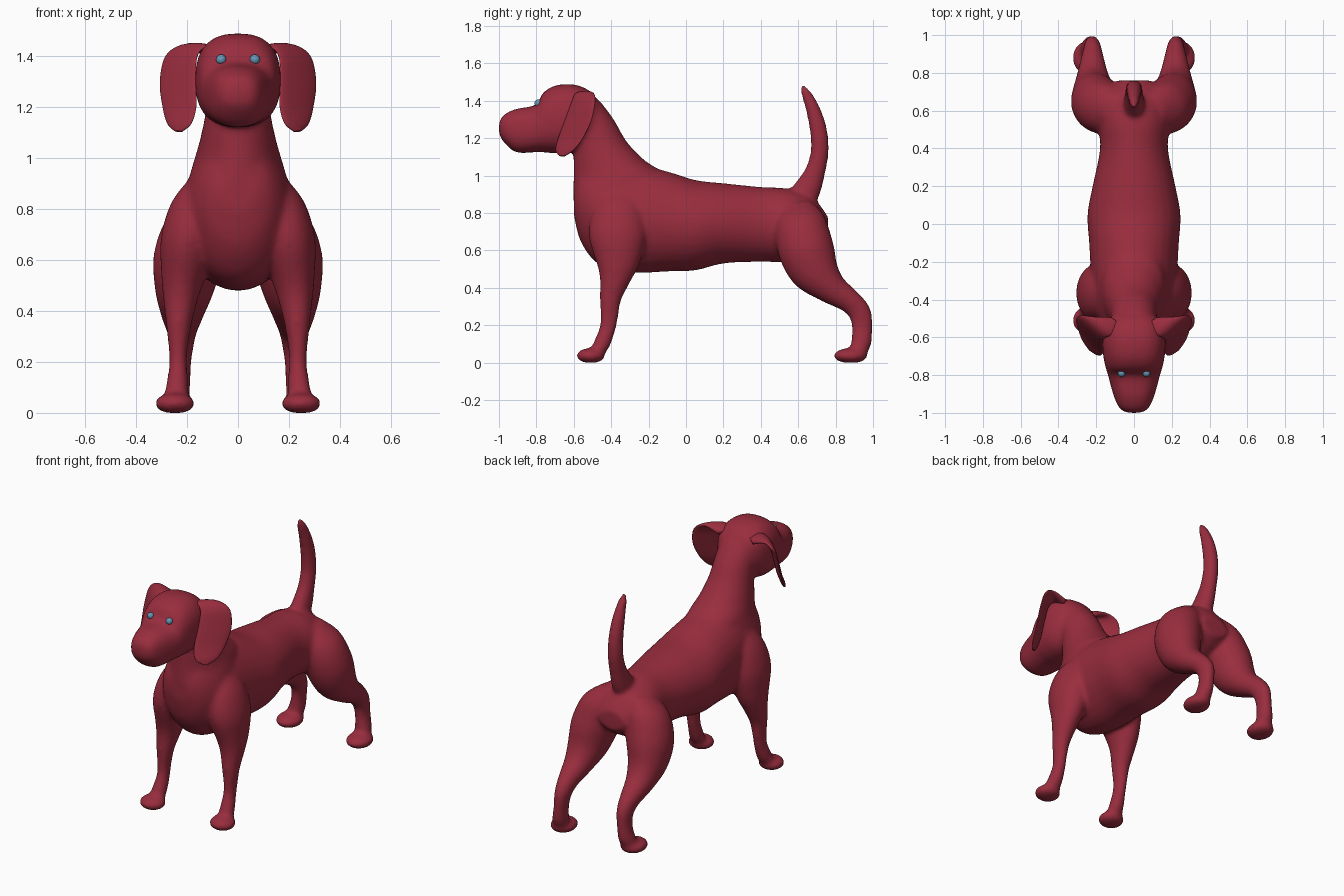
import bpy, bmesh, math
from mathutils import Vector, Matrix

cube = bpy.data.objects.get("Cube")
if cube:
    bpy.data.objects.remove(cube, do_unlink=True)


def material(name, rgb, roughness):
    mat = bpy.data.materials.new(name)
    mat.use_nodes = True
    mat.diffuse_color = (*rgb, 1)
    node = next(n for n in mat.node_tree.nodes if n.type == "BSDF_PRINCIPLED")
    node.inputs["Base Color"].default_value = (*rgb, 1)
    node.inputs["Roughness"].default_value = roughness
    return mat


red = material("dark red coat", (.32, .026, .048), .6)
blue = material("pale blue eye", (.13, .31, .46), .4)


def make_object(name, bm, mat):
    bmesh.ops.recalc_face_normals(bm, faces=bm.faces)
    for face in bm.faces:
        face.smooth = True
    mesh = bpy.data.meshes.new(name)
    bm.to_mesh(mesh)
    bm.free()
    mesh.materials.append(mat)
    obj = bpy.data.objects.new(name, mesh)
    bpy.context.collection.objects.link(obj)
    return obj


def spline(points, steps):
    """Smooth curve through stations of any size."""
    pts = [Vector(p) for p in points]
    pts = [pts[0]] + pts + [pts[-1]]
    out = []
    for a, b, c, d in zip(pts, pts[1:], pts[2:], pts[3:]):
        for i in range(steps):
            t = i / steps
            out.append((b * 2 + (c - a) * t + (a * 2 - b * 5 + c * 4 - d) * t ** 2
                        + (b * 3 - a - c * 3 + d) * t ** 3) / 2)
    return out + [pts[-1]]


def loft(bm, stations, side=1, u=(1, 0, 0), v=None, power=2, sides=28, steps=5):
    """Closed tube through (x, y, z, half width, half depth) stations."""
    path = spline(stations, steps)
    u = Vector(u).normalized()
    rings = []
    for i, p in enumerate(path):
        centre = p.xyz if len(p) == 3 else Vector(p[:3])
        ahead = Vector(path[min(i + 1, len(path) - 1)][:3])
        behind = Vector(path[max(i - 1, 0)][:3])
        w = Vector(v) if v else (ahead - behind).cross(u).normalized()
        ring = []
        for k in range(sides):
            a = math.tau * k / sides
            c, s = math.cos(a), math.sin(a)
            c = math.copysign(abs(c) ** (2 / power), c)
            s = math.copysign(abs(s) ** (2 / power), s)
            q = centre + u * (c * p[3]) + w * (s * p[4])
            ring.append(bm.verts.new((q.x * side, q.y, q.z)))
        rings.append(ring)
    for lower, upper in zip(rings, rings[1:]):
        for k in range(sides):
            n = (k + 1) % sides
            bm.faces.new((lower[k], lower[n], upper[n], upper[k]))
    bm.faces.new(rings[0])
    bm.faces.new(rings[-1])


def ball(bm, centre, radii):
    m = Matrix.Translation(centre) @ Matrix.Diagonal((*radii, 1))
    return bmesh.ops.create_uvsphere(bm, u_segments=24, v_segments=16, radius=1, matrix=m)["verts"]


def paw(bm, centre, radii):
    # rounded pad with a flat sole
    for vert in ball(bm, centre, radii):
        vert.co.z = max(vert.co.z, 0)


UP, BACK = (0, 0, 1), (0, 1, 0)
body = bmesh.new()

# Torso, from chest to rump
torso = [(-.6, .86, .07, .07), (-.56, .84, .2, .14), (-.46, .8, .28, .2),
         (-.3, .775, .295, .225), (-.1, .755, .268, .238), (.05, .735, .242, .247),
         (.2, .745, .215, .22), (.4, .74, .2, .18), (.55, .735, .195, .19),
         (.68, .74, .14, .16), (.76, .72, .06, .09)]
loft(body, [(0, y, z, w, h) for y, z, h, w in torso], v=UP)

# Neck, stacked level sections
neck = [(.62, -.38, .1, .1), (.75, -.385, .2, .19), (.9, -.375, .227, .195),
        (1, -.355, .247, .17), (1.08, -.41, .192, .148), (1.18, -.46, .145, .128),
        (1.3, -.51, .125, .118), (1.4, -.56, .1, .11)]
loft(body, [(0, y, z, w, d) for z, y, d, w in neck], v=BACK)

# Head and muzzle, given by top and bottom outline
head = [(-1, 1.285, 1.22, .04), (-.975, 1.325, 1.18, .078), (-.91, 1.357, 1.125, .108),
        (-.805, 1.378, 1.125, .137), (-.765, 1.442, 1.125, .149), (-.7, 1.482, 1.12, .163),
        (-.6, 1.488, 1.13, .167), (-.51, 1.45, 1.2, .135), (-.45, 1.37, 1.26, .06)]
loft(body, [(0, y, (t + b) / 2, w, (t - b) / 2) for y, t, b, w in head], v=UP, power=2.5)

# Tail
loft(body, [(0, .58, .82, .06, .08), (0, .645, .92, .055, .075), (0, .69, 1.02, .047, .056),
            (0, .715, 1.13, .045, .049), (0, .707, 1.25, .043, .047), (0, .677, 1.36, .036, .039),
            (0, .642, 1.44, .027, .028), (0, .62, 1.482, .014, .014)])

# Legs and paws
front_leg = [(.14, -.36, .93, .04, .07), (.17, -.36, .83, .09, .13), (.195, -.365, .69, .108, .155),
             (.212, -.365, .55, .09, .122), (.225, -.38, .45, .069, .085), (.232, -.403, .35, .051, .06),
             (.235, -.41, .25, .038, .049), (.235, -.42, .18, .037, .044),
             (.24, -.45, .1, .045, .045), (.245, -.485, .045, .05, .035)]
hind_leg = [(.1, .6, .86, .06, .07), (.15, .61, .77, .125, .13), (.188, .635, .63, .142, .15),
            (.208, .685, .5, .12, .135), (.218, .775, .4, .088, .088), (.22, .875, .33, .062, .065),
            (.22, .93, .265, .047, .062), (.225, .942, .18, .04, .056),
            (.235, .935, .1, .048, .055), (.245, .91, .045, .052, .04)]
for side in (1, -1):
    loft(body, front_leg, side)
    loft(body, hind_leg, side)
    paw(body, (side * .248, -.51, .037), (.08, .077, .042))
    paw(body, (side * .248, .88, .037), (.08, .092, .042))

# Blend the parts into one smooth skin
dog = make_object("body", body, red)
skin = dog.modifiers.new("skin", "REMESH")
skin.mode = "VOXEL"
skin.voxel_size = .011
skin.use_smooth_shade = True
soften = dog.modifiers.new("soften", "SMOOTH")
soften.factor = .5
soften.iterations = 20

# Hanging ears and eyes
ear = [(.09, -.53, 1.41, .05, .02), (.17, -.54, 1.437, .07, .016), (.222, -.547, 1.4, .088, .014),
       (.236, -.575, 1.3, .1, .013), (.23, -.617, 1.2, .093, .013),
       (.231, -.65, 1.135, .066, .012), (.233, -.662, 1.105, .02, .008)]
for side, label in ((1, "left"), (-1, "right")):
    bm = bmesh.new()
    loft(bm, ear, side, u=(1, 1, 0))
    make_object(label + "_ear", bm, red)
    bm = bmesh.new()
    ball(bm, (side * .066, -.79, 1.387), (.02, .02, .02))
    make_object(label + "_eye", bm, blue)
